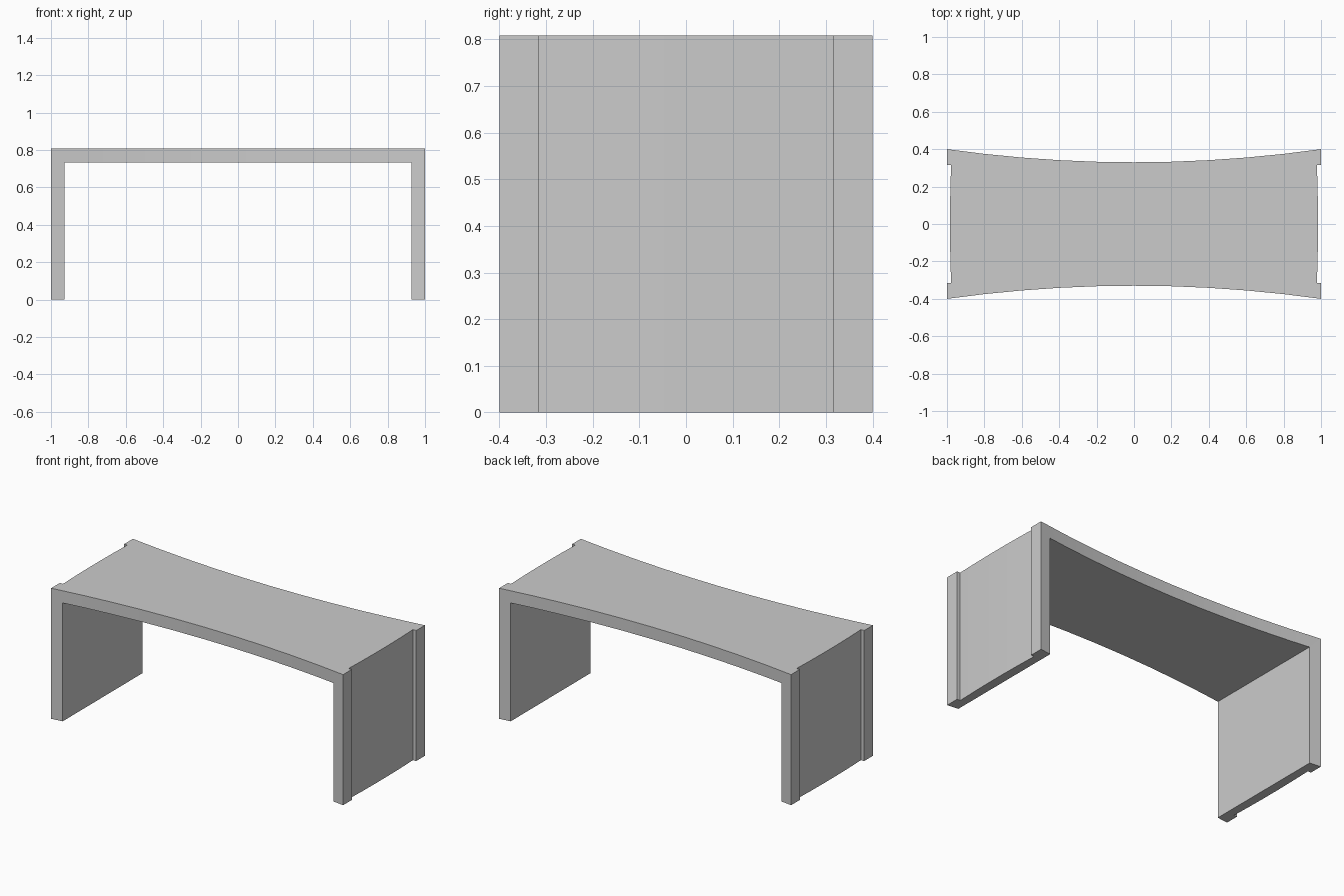
import bpy, bmesh

if "Cube" in bpy.data.objects:
    bpy.data.objects.remove(bpy.data.objects["Cube"])

H, SLAB_Z, INNER_X = 0.808, 0.733, 0.927
N = 10                                   # segments along each curved side


def side_y(x):
    """Half depth of the waisted plan at position x."""
    return 0.33 + 0.07 * x * x


# Right-end outline: corner posts with a shallow, slightly bowed recess between
right = [(1.0, -0.315), (0.978, -0.315)]
right += [(0.978 + 0.006 * (1 - t * t), 0.315 * t) for t in (-0.6, -0.2, 0.2, 0.6)]
right += [(0.978, 0.315), (1.0, 0.315)]

# Full plan: front curve, right end, then the same turned half round
half = [(-1 + 2 * i / N, -side_y(-1 + 2 * i / N)) for i in range(N + 1)] + right
plan = half + [(-x, -y) for x, y in half]

# Bench body: plan extruded to full height
bm = bmesh.new()
face = bm.faces.new([bm.verts.new((x, y, 0)) for x, y in plan])
top = bmesh.ops.extrude_face_region(bm, geom=[face])["geom"]
bmesh.ops.translate(bm, vec=(0, 0, H),
                    verts=[v for v in top if isinstance(v, bmesh.types.BMVert)])
bmesh.ops.recalc_face_normals(bm, faces=bm.faces)
mesh = bpy.data.meshes.new("bench")
bm.to_mesh(mesh)
bm.free()
bench = bpy.data.objects.new("bench", mesh)
bpy.context.collection.objects.link(bench)

# Opening between the legs
bpy.ops.mesh.primitive_cube_add(size=2, location=(0, 0, SLAB_Z - 0.5))
cutter = bpy.context.object
cutter.name = "opening_cutter"
cutter.scale = (INNER_X, 0.6, 0.5)
cutter.location.z = SLAB_Z - 0.5
cutter.hide_render = True
bpy.context.view_layer.update()

mod = bench.modifiers.new("opening", 'BOOLEAN')
mod.operation, mod.solver, mod.object = 'DIFFERENCE', 'EXACT', cutter
bpy.ops.object.select_all(action='DESELECT')
bench.select_set(True)
bpy.context.view_layer.objects.active = bench
bpy.ops.object.modifier_apply(modifier=mod.name)
bpy.data.objects.remove(cutter)
bpy.ops.object.shade_smooth_by_angle()
